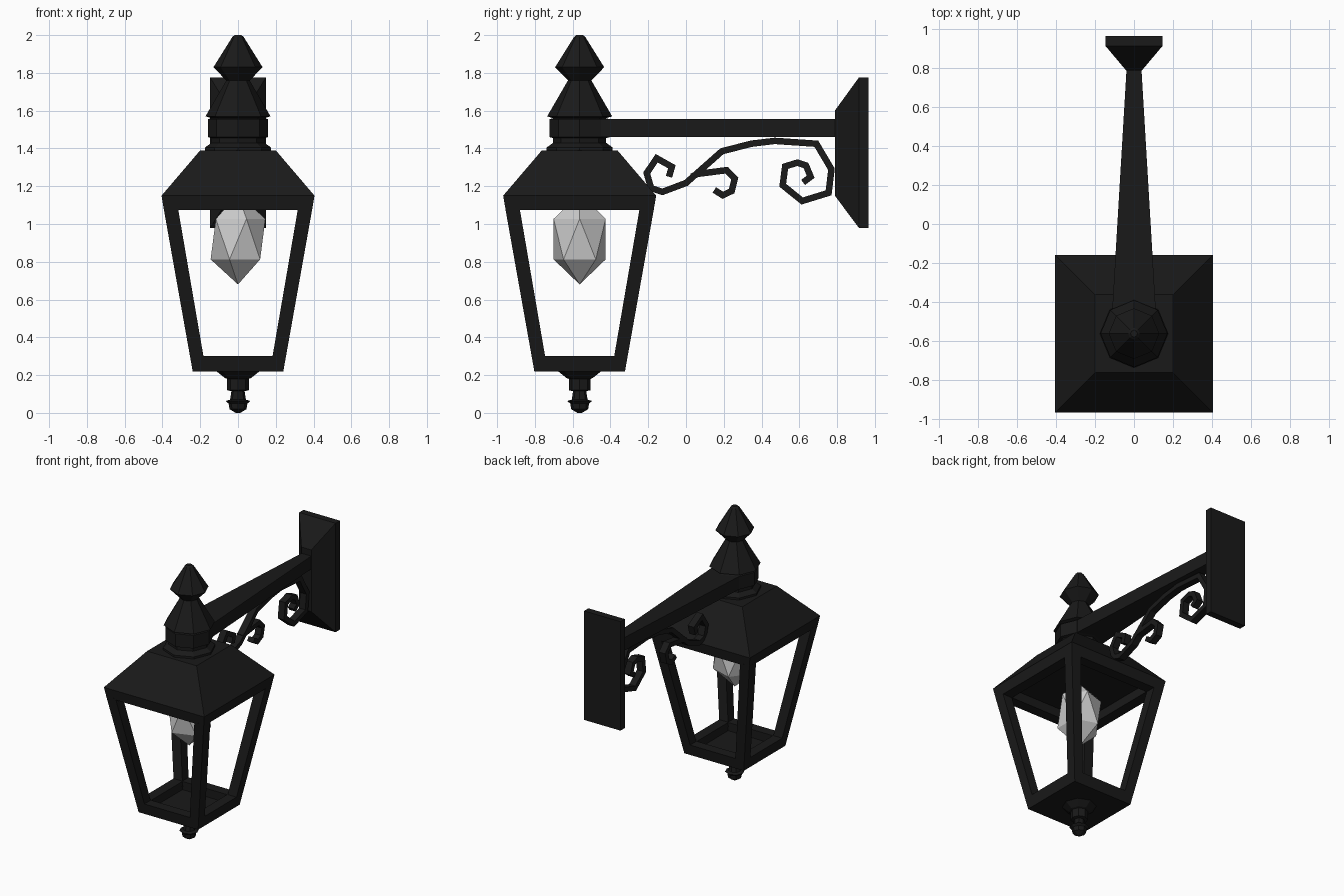
import bpy, bmesh, math
from mathutils import Vector

if "Cube" in bpy.data.objects:
    bpy.data.objects.remove(bpy.data.objects["Cube"])

CY = -0.563  # lantern axis in y

black = bpy.data.materials.new("black_iron")
black.diffuse_color = (0.01, 0.01, 0.01, 1)
black.use_nodes = True
black.node_tree.nodes["Principled BSDF"].inputs["Base Color"].default_value = black.diffuse_color


def finish(name, bm, mat=black):
    bmesh.ops.recalc_face_normals(bm, faces=bm.faces)
    me = bpy.data.meshes.new(name)
    bm.to_mesh(me)
    bm.free()
    ob = bpy.data.objects.new(name, me)
    bpy.context.collection.objects.link(ob)
    if mat:
        me.materials.append(mat)
    return ob


def loft(name, rings):
    """Skin a closed solid through rings of equal point count."""
    bm = bmesh.new()
    vr = [[bm.verts.new(p) for p in r] for r in rings]
    n = len(vr[0])
    for a, b in zip(vr, vr[1:]):
        for i in range(n):
            j = (i + 1) % n
            bm.faces.new((a[i], a[j], b[j], b[i]))
    bm.faces.new(vr[0])
    bm.faces.new(vr[-1])
    return finish(name, bm)


def ngon(r, z, n):
    # n = 4 treats r as the half width of an axis-aligned square
    ph, k = (math.pi / 4, math.sqrt(2)) if n == 4 else (0, 1)
    return [(r * k * math.cos(ph + 2 * math.pi * i / n),
             CY + r * k * math.sin(ph + 2 * math.pi * i / n), z) for i in range(n)]


def turned(name, profile, n=8):
    return loft(name, [ngon(r, z, n) for r, z in profile])


def rect_y(hx, y, z0, z1):
    return [(-hx, y, z0), (hx, y, z0), (hx, y, z1), (-hx, y, z1)]


def scroll(name, pts, hw=0.017, hx=0.025):
    """Flat iron strip following a path in the yz plane, mitred at bends."""
    p = [Vector(q) for q in pts]
    rings = []
    for i, c in enumerate(p):
        d0 = (c - p[max(i - 1, 0)]).normalized() if i else (p[1] - c).normalized()
        d1 = (p[i + 1] - c).normalized() if i < len(p) - 1 else d0
        t = (d0 + d1).normalized()
        m = Vector((-t.y, t.x)) * (hw / max(t.dot(d0), 0.6))
        a, b = c + m, c - m
        rings.append([(-hx, a.x, a.y), (hx, a.x, a.y), (hx, b.x, b.y), (-hx, b.x, b.y)])
    return loft(name, rings)


# Roof with recessed underside, and base tray
turned("lantern_roof", [(0.315, 1.14), (0.315, 1.075), (0.392, 1.075),
                        (0.405, 1.15), (0.2, 1.39)], 4)
turned("lantern_base", [(0.18, 0.24), (0.18, 0.30), (0.254, 0.30), (0.24, 0.22)], 4)

# Four splayed corner posts
for sx in (-1, 1):
    for sy in (-1, 1):
        loft("corner_post", [[(sx * a, CY + sy * b, z) for a, b in
                              ((o, o), (i, o), (i, i), (o, i))]
                             for o, i, z in ((0.247, 0.176, 0.26), (0.394, 0.318, 1.085))])

# Turned top and bottom finials
turned("top_finial", [(0.175, 1.38), (0.175, 1.405), (0.14, 1.43), (0.14, 1.455),
                      (0.16, 1.46), (0.16, 1.555), (0.14, 1.56), (0.172, 1.57),
                      (0.062, 1.76), (0.13, 1.83), (0.03, 1.99), (0.018, 2.0)])
turned("bottom_finial", [(0.12, 0.225), (0.07, 0.185), (0.057, 0.18), (0.057, 0.12),
                         (0.035, 0.115), (0.042, 0.07), (0.066, 0.063),
                         (0.05, 0.05), (0.045, 0.02), (0.012, 0.0)])

# Faceted bulb
bm = bmesh.new()
bmesh.ops.create_icosphere(bm, subdivisions=1, radius=1)
for v in bm.verts:
    v.co = Vector((v.co.x * 0.162, v.co.y * 0.162 + CY, v.co.z * 0.24 + 0.92))
finish("bulb", bm, None)

# Tapered arm and bevelled wall plate
loft("arm", [rect_y(0.114, -0.48, 1.46, 1.555), rect_y(0.038, 0.8, 1.46, 1.555)])
loft("wall_plate", [rect_y(0.04, 0.788, 1.15, 1.60), rect_y(0.147, 0.915, 0.98, 1.775),
                    rect_y(0.147, 0.965, 0.98, 1.775)])

# Scrollwork under the arm
scroll("main_scroll", [(0.62, 1.22), (0.66, 1.25), (0.635, 1.31), (0.59, 1.325),
                       (0.525, 1.305), (0.512, 1.205), (0.615, 1.122), (0.755, 1.165),
                       (0.77, 1.29), (0.69, 1.425), (0.47, 1.44), (0.345, 1.425),
                       (0.19, 1.385), (0.0, 1.217), (-0.125, 1.17), (-0.185, 1.19),
                       (-0.208, 1.27), (-0.155, 1.348), (-0.075, 1.303), (-0.09, 1.25)])
scroll("branch_scroll", [(0.03, 1.25), (0.06, 1.265), (0.215, 1.285), (0.258, 1.24),
                         (0.242, 1.175), (0.195, 1.152), (0.15, 1.18)])
